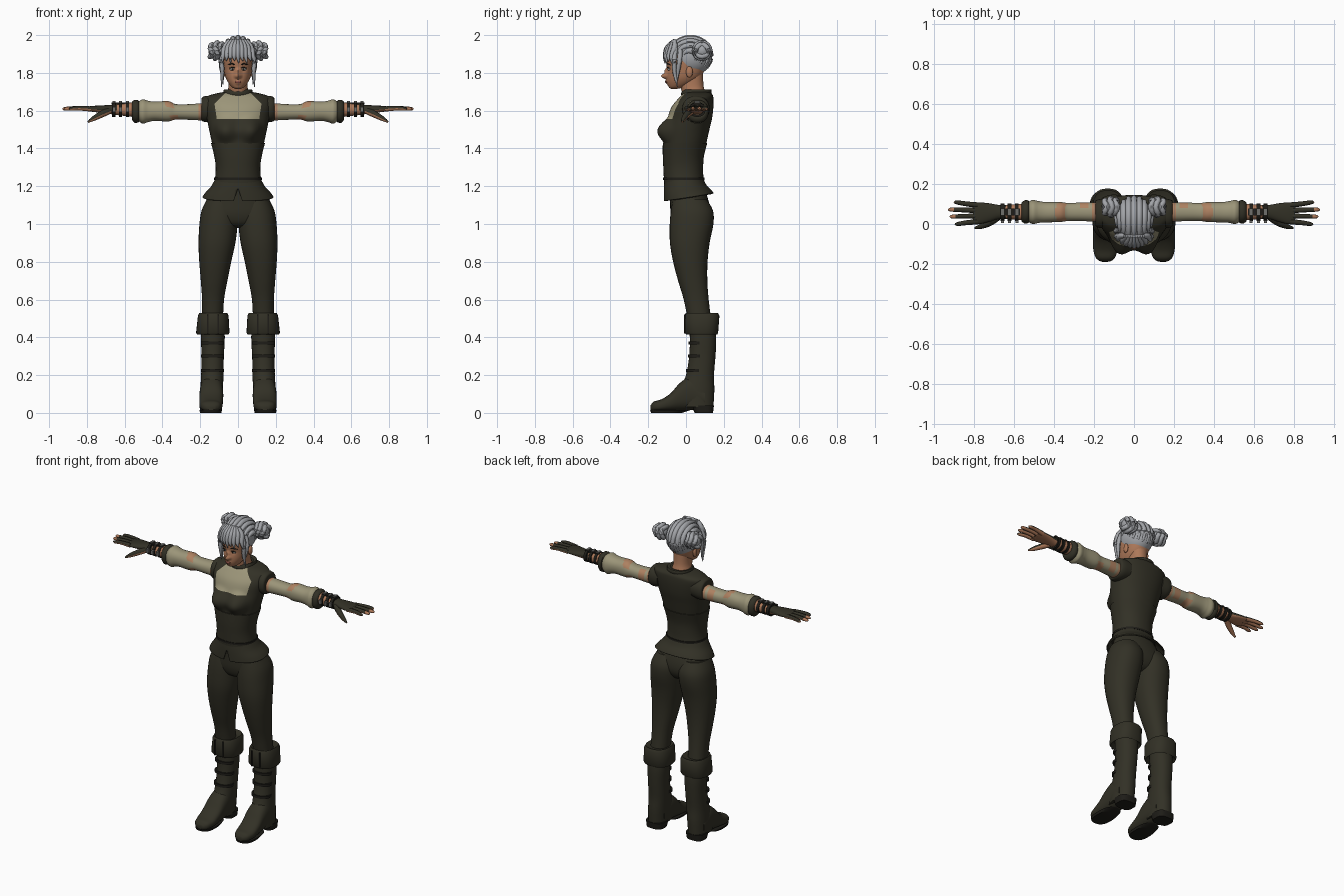
import bpy, bmesh
from math import sin, cos, pi, radians, copysign
from mathutils import Vector, Matrix

old = bpy.data.objects.get("Cube")
if old:
    bpy.data.objects.remove(old, do_unlink=True)


def colour(name, r, g, b):
    mat = bpy.data.materials.new(name)
    mat.use_nodes = True
    mat.diffuse_color = (r, g, b, 1)
    mat.node_tree.nodes["Principled BSDF"].inputs["Base Color"].default_value = (r, g, b, 1)
    return mat


LEATHER = colour("dark_olive_leather", .032, .030, .019)
SEAM = colour("black_trim", .013, .012, .009)
LINEN = colour("beige_linen", .33, .30, .19)
BLUSH = colour("blushed_linen", .42, .22, .12)
SKIN = colour("tan_skin", .42, .19, .10)
HAIR = colour("silver_hair", .36, .37, .39)
LIPS = colour("lip_rose", .26, .08, .06)
EYE = colour("eye_white", .55, .53, .50)
METAL = colour("dull_metal", .16, .16, .15)
made = []


def finish(name, bm, mats, mirror=False, paint=None, thick=0):
    """Turn a bmesh into an object; paint picks a material per face."""
    bmesh.ops.recalc_face_normals(bm, faces=bm.faces)
    bm.normal_update()
    if paint:
        for f in bm.faces:
            f.material_index = int(paint(f.calc_center_median(), f.normal))
    mesh = bpy.data.meshes.new(name)
    bm.to_mesh(mesh)
    bm.free()
    obj = bpy.data.objects.new(name, mesh)
    bpy.context.collection.objects.link(obj)
    for m in (mats if isinstance(mats, (list, tuple)) else [mats]):
        mesh.materials.append(m)
    if thick:
        obj.modifiers.new("thickness", "SOLIDIFY").thickness = thick
    if mirror:
        obj.modifiers.new("mirror", "MIRROR")
    made.append(obj)
    return obj


def smooth_rows(rows, sub):
    """Catmull-Rom interpolation between rows of numbers."""
    out = []
    for i in range(len(rows) - 1):
        a, b, c, d = (rows[max(0, min(len(rows) - 1, i + k))] for k in (-1, 0, 1, 2))
        for s in range(sub):
            t = s / sub
            out.append([q + t * (r - p + t * (2*p - 5*q + 4*r - u + t * (3*q - p - 3*r + u))) / 2
                        if sub > 1 else q for p, q, r, u in zip(a, b, c, d)])
    return out + [list(rows[-1])]


def skin_rings(bm, rings, cap=True):
    loops = [[bm.verts.new(p) for p in ring] for ring in rings]
    n = len(loops[0])
    for lo, hi in zip(loops, loops[1:]):
        for i in range(n):
            bm.faces.new((lo[i], lo[(i + 1) % n], hi[(i + 1) % n], hi[i]))
    if cap:
        bm.faces.new(loops[0])
        bm.faces.new(loops[-1])
    return bm


def loft(rows, axis="z", segs=32, power=2.2, sub=4, cap=True, bm=None):
    """Rows hold position on the axis, then low and high limits of the two other axes."""
    order = {"z": (1, 2, 0), "x": (0, 1, 2), "y": (1, 0, 2)}[axis]
    rings = []
    for t, a0, a1, b0, b1 in smooth_rows(rows, sub):
        ring = []
        for k in range(segs):
            ang = 2 * pi * k / segs
            u, v = (copysign(abs(w) ** (2 / power), w) for w in (cos(ang), sin(ang)))
            p = (t, (a0 + a1 + (a1 - a0) * u) / 2, (b0 + b1 + (b1 - b0) * v) / 2)
            ring.append([p[i] for i in order])
        rings.append(ring)
    return skin_rings(bm or bmesh.new(), rings, cap)


def centred(rows, grow=0):
    return [(z, -w - grow, w + grow, f - grow, b + grow) for z, w, f, b in rows]


def tube(bm, path, segs=8, sub=4):
    """Tapered tube along x, y, z, radius points."""
    pts = smooth_rows(path, sub)
    rings = []
    for i, p in enumerate(pts):
        q, r = pts[max(0, i - 1)], pts[min(len(pts) - 1, i + 1)]
        rot = (Vector(r[:3]) - Vector(q[:3])).to_track_quat("Z", "Y")
        rings.append([Vector(p[:3]) + rot @ Vector((cos(2*pi*k/segs), sin(2*pi*k/segs), 0)) * p[3]
                      for k in range(segs)])
    return skin_rings(bm, rings)


def ball(bm, centre, size, segs=20):
    mat = Matrix.Translation(centre) @ Matrix.Diagonal((*size, 1))
    bmesh.ops.create_uvsphere(bm, u_segments=segs, v_segments=segs // 2, radius=1, matrix=mat)
    return bm


def box(bm, centre, size):
    bmesh.ops.create_cube(bm, size=1, matrix=Matrix.Translation(centre) @ Matrix.Diagonal((*size, 1)))
    return bm


def bump(bm, centre, radius, push):
    for v in bm.verts:
        d = (v.co - Vector(centre)).length / radius
        if d < 1:
            v.co += Vector(push) * (1 - d * d) ** 2


def cut(bm, co, no, clear=False):
    bmesh.ops.bisect_plane(bm, geom=bm.verts[:] + bm.edges[:] + bm.faces[:],
                           plane_co=co, plane_no=no, clear_outer=clear)


# Bodice with bust and an inset linen chest panel
TORSO = [(1.19, .13, -.108, .1), (1.24, .117, -.112, .088), (1.3, .113, -.115, .086),
         (1.36, .121, -.118, .09), (1.43, .138, -.118, .108), (1.5, .153, -.115, .124),
         (1.56, .165, -.098, .138), (1.62, .178, -.076, .145), (1.665, .176, -.04, .145),
         (1.685, .14, -.02, .14), (1.7, .07, 0, .125)]
bm = loft(centred(TORSO), segs=64, sub=6)
for s in (-1, 1):
    bump(bm, (s * .068, -.12, 1.5), .09, (s * .008, -.046, -.004))
PANEL = [((0, 0, 1.555), (0, 0, -1))]
for s in (-1, 1):
    PANEL += [((s * .113, 0, 1.56), (s * 1, 0, -.15)), ((s * .1, 0, 1.66), (s * 1, 0, 1))]
for co, no in PANEL:
    cut(bm, co, no)


def in_panel(c, n):
    return c.y < .01 and all((c - Vector(co)).dot(Vector(no)) < 0 for co, no in PANEL)


finish("bodice", bm, [LEATHER, LINEN], paint=in_panel)
finish("corset", loft(centred(TORSO[:5], .005), segs=48), LEATHER)
finish("waist_trim", loft(centred([(1.233, .122, -.117, .093), (1.245, .122, -.117, .093)], .004),
                          sub=1, segs=48), SEAM)
finish("collar", loft(centred([(1.675, .066, -.022, .12), (1.69, .078, -.026, .135),
                               (1.712, .074, -.015, .133), (1.708, .06, -.01, .11)]), cap=False), LEATHER)

# Armhole caps
finish("shoulder_caps", loft([(.12, -.01, .125, 1.55, 1.675), (.165, -.02, .125, 1.54, 1.678),
                              (.19, -.012, .118, 1.545, 1.67), (.192, .005, .105, 1.555, 1.65)],
                             "x"), LEATHER, mirror=True)

# Flared peplum with a front notch
bm = loft(centred([(1.24, .12, -.113, .092), (1.2, .142, -.117, .108),
                   (1.165, .172, -.118, .133), (1.14, .188, -.118, .146)]), segs=64, cap=False)
for v in bm.verts:
    v.co.z += .16 * v.co.y * (1.24 - v.co.z) / .1
for s in (-1, 1):
    cut(bm, (0, 0, 1.19), (s * 1, 0, .33))
bmesh.ops.delete(bm, context="FACES", geom=[f for f in bm.faces for c in [f.calc_center_median()]
                 if c.y < 0 and abs(c.x) < .33 * (1.19 - c.z)])
finish("peplum", bm, LEATHER, thick=.008)

# Trousers
finish("hips", loft(centred([(1.22, .115, -.09, .085), (1.12, .165, -.085, .12),
                             (1.05, .185, -.08, .125), (1, .13, -.06, .1), (.98, .05, -.02, .06)])), LEATHER)
bm = loft([(1.13, .02, .165, -.07, .11), (1.07, 0, .193, -.08, .143), (1, .002, .204, -.086, .145),
           (.9, .014, .209, -.085, .125), (.8, .036, .205, -.068, .114), (.7, .056, .197, -.042, .113),
           (.6, .074, .19, -.012, .12), (.48, .08, .19, .012, .135)])
finish("trouser_legs", bm, LEATHER, mirror=True)

# Boots: shaft, foot, sole, heel, cuff and straps
finish("boot_shafts", loft([(.5, .075, .193, .015, .15), (.4, .07, .196, .02, .16), (.3, .075, .193, .017, .156),
                            (.2, .077, .195, 0, .148), (.12, .08, .2, -.03, .15),
                            (.03, .085, .202, -.03, .145)]), LEATHER, mirror=True)
finish("boot_feet", loft([(.1, .085, .2, .03, .13), (.03, .079, .202, .015, .19), (-.03, .078, .204, .012, .16),
                          (-.08, .08, .205, .01, .105), (-.13, .083, .203, .008, .072),
                          (-.17, .096, .19, .008, .06), (-.188, .12, .165, .015, .04)], "y", power=2.5),
       LEATHER, mirror=True)
bm = loft([(0, .09, .2, -.185, -.02), (.014, .085, .205, -.19, .02)], sub=1, power=2.6)
loft([(0, .088, .2, .045, .143), (.04, .082, .204, .03, .148)], sub=1, power=3, bm=bm)
finish("boot_soles", bm, SEAM, mirror=True)
bm = loft([(.44, .075, .19, .02, .15), (.415, .05, .217, 0, .165), (.425, .045, .222, -.008, .17),
           (.515, .05, .212, -.008, .177), (.53, .058, .205, 0, .168), (.52, .08, .19, .015, .14)],
          sub=1, power=2.5)
finish("boot_cuffs", bm, LEATHER, mirror=True)
bm = bmesh.new()
for x in (.105, .16):
    box(bm, (x, -.006, .47), (.007, .01, .1))
for z, front in ((.225, .0), (.3, .01), (.37, .014)):
    loft([(z - .008, .073, .197, front, .1), (z + .008, .073, .197, front, .1)], sub=1, bm=bm)
finish("boot_straps", bm, SEAM, mirror=True)

# Sleeves with blushed patches at shoulder and elbow
bm = loft([(.13, .01, .105, 1.55, 1.64), (.2, .012, .108, 1.549, 1.638), (.27, .015, .107, 1.552, 1.634),
           (.33, .015, .105, 1.553, 1.635), (.37, .01, .11, 1.543, 1.65), (.44, .008, .11, 1.546, 1.648),
           (.475, .006, .114, 1.54, 1.652), (.505, 0, .12, 1.531, 1.66), (.53, .012, .11, 1.55, 1.645)],
          "x", sub=8)
finish("sleeves", bm, [LINEN, BLUSH], mirror=True,
       paint=lambda c, n: c.x < .205 or abs(c.x - .35 - .02 * n.z) < .022 and abs(n.z) > .3
       or abs(c.x - .25) < .02 and n.y > .3)
finish("sleeve_cuffs", loft([(.52, .02, .1, 1.55, 1.64), (.528, .005, .118, 1.538, 1.655),
                             (.548, .003, .118, 1.536, 1.657), (.562, .015, .105, 1.555, 1.645),
                             (.56, .025, .1, 1.57, 1.635)], "x", sub=2), LEATHER, mirror=True)

# Forearms, wrist straps and buckles
finish("forearms", loft([(.54, .018, .1, 1.565, 1.645), (.6, .022, .098, 1.572, 1.64),
                         (.67, .03, .09, 1.58, 1.63)], "x"), SKIN, mirror=True)
straps, buckles = bmesh.new(), bmesh.new()
for x in (.585, .622, .657):
    loft([(x - .009, .016, .103, 1.567, 1.645), (x + .009, .016, .103, 1.567, 1.643)], "x", sub=1, bm=straps)
    box(buckles, (x, .012, 1.607), (.016, .016, .026))
    box(buckles, (x, .06, 1.645), (.016, .03, .01))
box(straps, (.62, .06, 1.638), (.1, .035, .012))
finish("wrist_straps", straps, SEAM, mirror=True)
finish("wrist_buckles", buckles, METAL, mirror=True)

# Hands: gloved backs, bare palms and fingertips
bm = loft([(.64, .026, .094, 1.578, 1.634), (.68, .024, .096, 1.583, 1.63), (.72, .012, .103, 1.588, 1.628),
           (.77, 0, .108, 1.594, 1.625), (.805, .004, .106, 1.6, 1.62)], "x")
for y, tip, fan in ((.012, .895, -.012), (.04, .92, -.003), (.067, .928, .005), (.094, .9, .014)):
    tube(bm, [(.78, y, 1.609, .014), (.84, y + fan / 2, 1.613, .012), (tip - .015, y + fan, 1.61, .01),
              (tip, y + fan, 1.608, .004)])
tube(bm, [(.68, .035, 1.6, .018), (.72, .008, 1.582, .018), (.765, -.012, 1.558, .013), (.795, -.02, 1.54, .005)])
finish("hands", bm, [LEATHER, SKIN], mirror=True, paint=lambda c, n: n.z < -.3 or c.x > .895)

# Neck and head with nose, brow and ears
finish("neck", loft(centred([(1.65, .075, -.02, .11), (1.7, .056, -.022, .1), (1.74, .05, -.03, .092),
                             (1.82, .052, -.02, .09)])), SKIN)
bm = loft(centred([(1.716, .012, -.08, -.045), (1.724, .032, -.091, -.01), (1.75, .053, -.1, .045),
                   (1.78, .067, -.102, .08), (1.82, .075, -.1, .1), (1.87, .079, -.105, .115),
                   (1.93, .068, -.085, .1), (1.97, .03, -.03, .05)]), segs=48, sub=6)
bump(bm, (0, -.105, 1.785), .024, (0, -.032, -.002))
bump(bm, (0, -.1, 1.81), .022, (0, -.014, 0))
bump(bm, (0, -.1, 1.752), .022, (0, -.008, 0))
for s in (-1, 1):
    bump(bm, (s * .03, -.095, 1.82), .02, (0, .006, 0))
    ball(bm, (s * .077, .018, 1.805), (.01, .018, .03))
finish("head", bm, SKIN)
finish("lips", ball(bmesh.new(), (0, -.104, 1.752), (.017, .007, .007)), LIPS)
finish("eyes", ball(bmesh.new(), (.03, -.087, 1.819), (.014, .009, .007)), EYE, mirror=True)
bm = ball(bmesh.new(), (.03, -.093, 1.819), (.006, .005, .006), 12)
tube(bm, [(.015, -.095, 1.826, .002), (.03, -.098, 1.829, .003), (.047, -.087, 1.824, .002)])
tube(bm, [(.013, -.1, 1.842, .002), (.032, -.098, 1.848, .004), (.054, -.083, 1.842, .002)])
finish("irises_lashes_brows", bm, SEAM, mirror=True)

# Hair: trimmed cap, swept strands, fringe, side locks and buns
bm = ball(bmesh.new(), (0, .02, 1.885), (.09, .118, .103), 40)
cut(bm, (0, 0, 1.845), (0, -1, -1), clear=True)
finish("hair_cap", bm, HAIR)
bm = bmesh.new()
for k in range(-4, 5):
    phi = k * .31
    arc = [radians(a) for a in range(25, 216, 19)]
    tube(bm, [(.087 * sin(phi), .02 - .113 * cos(phi) * cos(a), 1.885 + .1 * cos(phi) * sin(a),
               .006 + .011 * sin((a - .3) * .9)) for a in arc], sub=2)
finish("swept_strands", bm, HAIR)
bm = bmesh.new()
for k in range(-4, 5):
    x = k * .019
    back = abs(x) * abs(x) * 6
    tube(bm, [(x * .6, -.06, 1.975, .008), (x * .9, -.095 + back, 1.935, .016),
              (x * 1.05, -.111 + back, 1.89, .012), (x * 1.15 + .004, -.112 + back, 1.85 + .012 * (k % 2), .002)])
finish("fringe", bm, HAIR)
bm = bmesh.new()
tube(bm, [(.07, -.055, 1.93, .012), (.086, -.062, 1.87, .014), (.083, -.06, 1.8, .011), (.088, -.045, 1.725, .002)])
tube(bm, [(.075, -.03, 1.92, .012), (.09, -.035, 1.86, .014), (.083, -.045, 1.79, .008), (.078, -.05, 1.74, .002)])
finish("side_locks", bm, HAIR, mirror=True)
bm = ball(bmesh.new(), (.115, .085, 1.918), (.042, .045, .045))
for x, r in ((.09, .036), (.115, .042), (.142, .032)):
    tube(bm, [(x + .006 * sin(3 * a), .085 + r * cos(a), 1.918 + r * sin(a), .014)
              for a in (k * pi / 8 for k in range(17))], sub=1)
finish("hair_buns", bm, HAIR, mirror=True)

bpy.ops.object.select_all(action="DESELECT")
for obj in made:
    obj.select_set(True)
bpy.context.view_layer.objects.active = made[0]
bpy.ops.object.shade_smooth_by_angle(angle=radians(45))
